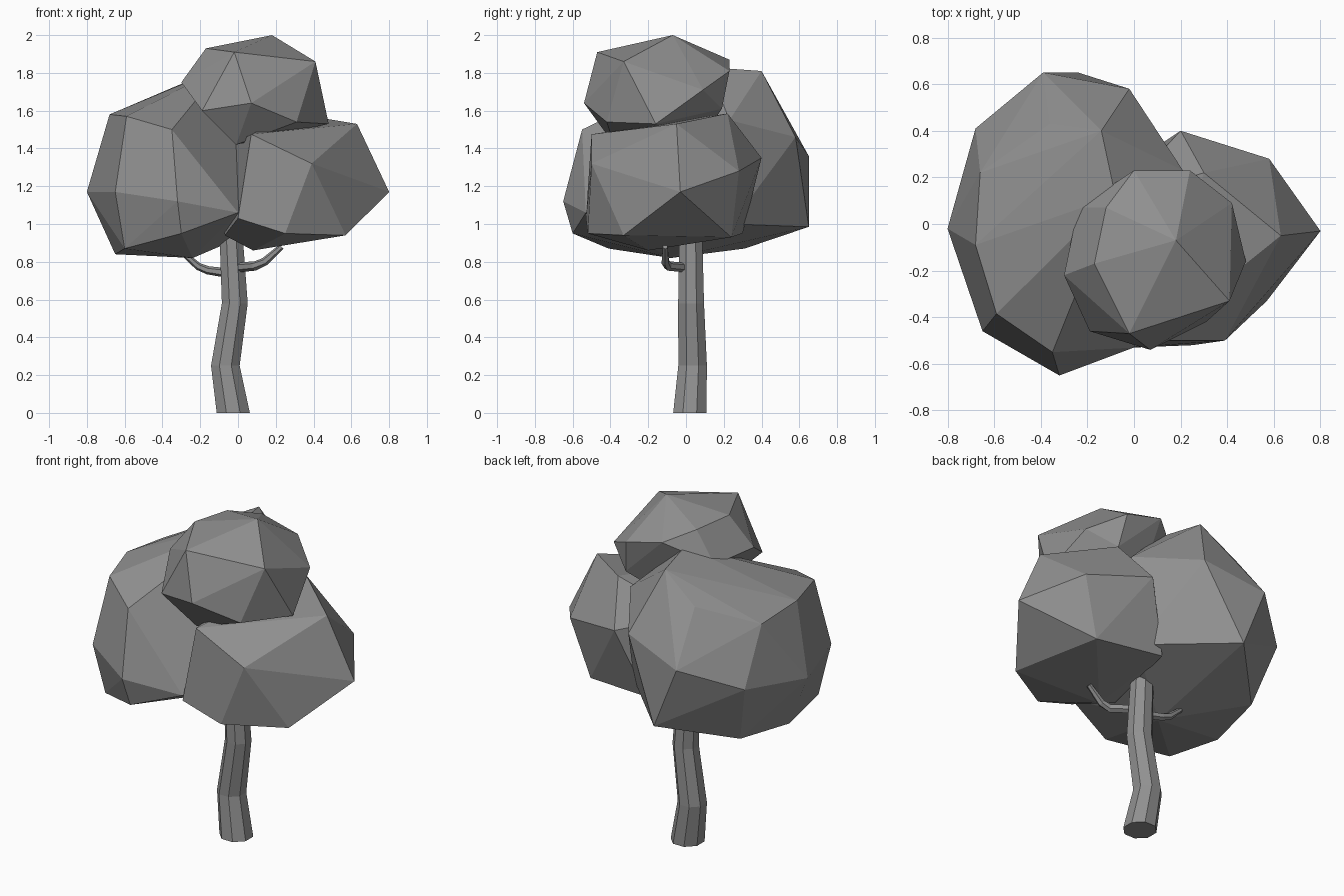
import bpy, bmesh, math
from mathutils import Vector

if "Cube" in bpy.data.objects:
    bpy.data.objects.remove(bpy.data.objects["Cube"])

# Dark grey for the whole tree
grey = bpy.data.materials.new("dark_grey")
grey.diffuse_color = (.28, .28, .28, 1)
grey.use_nodes = True
grey.node_tree.nodes["Principled BSDF"].inputs["Base Color"].default_value = grey.diffuse_color


def finish(bm, name):
    bmesh.ops.recalc_face_normals(bm, faces=bm.faces)
    mesh = bpy.data.meshes.new(name)
    bm.to_mesh(mesh)
    bm.free()
    mesh.materials.append(grey)
    obj = bpy.data.objects.new(name, mesh)
    bpy.context.collection.objects.link(obj)
    return obj


def clump(name, corners):
    """Faceted leaf mass: convex hull around a few corner points."""
    bm = bmesh.new()
    for c in corners:
        bm.verts.new(c)
    bmesh.ops.convex_hull(bm, input=bm.verts)
    loose = [v for v in bm.verts if not v.link_faces]
    bmesh.ops.delete(bm, geom=loose, context='VERTS')
    bmesh.ops.dissolve_limit(bm, angle_limit=math.radians(5),
                             verts=bm.verts, edges=bm.edges)
    return finish(bm, name)


def limb(name, path, radii, sides, axis=None):
    """Tapered polygonal tube through the path points."""
    bm = bmesh.new()
    pts = [Vector(p) for p in path]
    rings = []
    for i, (p, r) in enumerate(zip(pts, radii)):
        d = axis or (pts[min(i + 1, len(pts) - 1)] - pts[max(i - 1, 0)])
        q = Vector(d).to_track_quat('Z', 'Y')
        ring = []
        for k in range(sides):
            a = math.tau * (k + 0.5) / sides
            ring.append(bm.verts.new(p + q @ Vector((r * math.cos(a), r * math.sin(a), 0))))
        rings.append(ring)
    for lo, hi in zip(rings, rings[1:]):
        for k in range(sides):
            n = (k + 1) % sides
            bm.faces.new((lo[k], lo[n], hi[n], hi[k]))
    bm.faces.new(rings[0])
    bm.faces.new(rings[-1])
    return finish(bm, name)


# Crooked trunk
limb("trunk",
     [(-.025, .02, 0), (-.067, .035, .25), (-.017, .027, .58), (-.037, .025, .95), (-.03, .02, 1.1)],
     [.095, .082, .074, .066, .06], 8, axis=(0, 0, 1))

# Two small branches
limb("right_branch", [(-.02, .01, .768), (.09, -.095, .778), (.14, -.11, .80), (.23, -.11, .88)],
     [.026, .025, .022, .015], 6)
limb("left_branch", [(-.03, .02, .737), (-.16, .045, .755), (-.21, .05, .775), (-.29, .05, .845)],
     [.026, .022, .02, .014], 6)

# Large left leaf clump
clump("left_leaves", [
    (-.80, -.02, 1.17), (-.65, -.46, 1.17), (-.32, -.65, 1.12), (0, -.53, 1.06),
    (-.68, -.09, 1.58), (-.66, .22, 1.55), (-.59, -.385, 1.57), (-.35, -.55, 1.50),
    (-.68, .41, 1.23), (-.39, .65, 1.36), (-.02, .58, 1.46), (.21, .23, 1.55),
    (-.36, .43, 1.655), (-.14, .40, 1.81), (-.08, .12, 1.83),
    (-.65, -.06, .84), (-.24, -.08, .82), (-.58, .31, .87), (-.24, .65, .985),
    (-.60, -.41, .87), (-.30, -.60, .95), (.18, .24, 1.0)])

# Right leaf clump
clump("right_leaves", [
    (.80, -.03, 1.17), (.63, -.05, 1.53), (.30, .22, 1.585), (.07, -.50, 1.475),
    (.39, -.50, 1.32), (.20, .40, 1.35), (.58, .28, 1.28), (.47, .24, .93),
    (.57, -.33, .94), (.25, -.52, .95), (0, -.53, 1.03), (.08, -.20, .86),
    (.05, .30, .95), (-.07, -.25, .94), (-.08, .10, 1.40)])

# Top leaf clump
clump("top_leaves", [
    (.18, -.07, 2.0), (.41, -.33, 1.86), (-.02, -.47, 1.91), (-.17, -.17, 1.93),
    (-.12, .07, 1.92), (0, .23, 1.87), (.24, .23, 1.81), (.42, .09, 1.71),
    (.48, -.16, 1.53), (.07, -.54, 1.64), (.31, -.42, 1.54), (-.19, -.46, 1.60),
    (-.30, -.22, 1.75), (-.24, .07, 1.74), (-.01, -.38, 1.42), (.27, .19, 1.61),
    (.05, .10, 1.48)])
